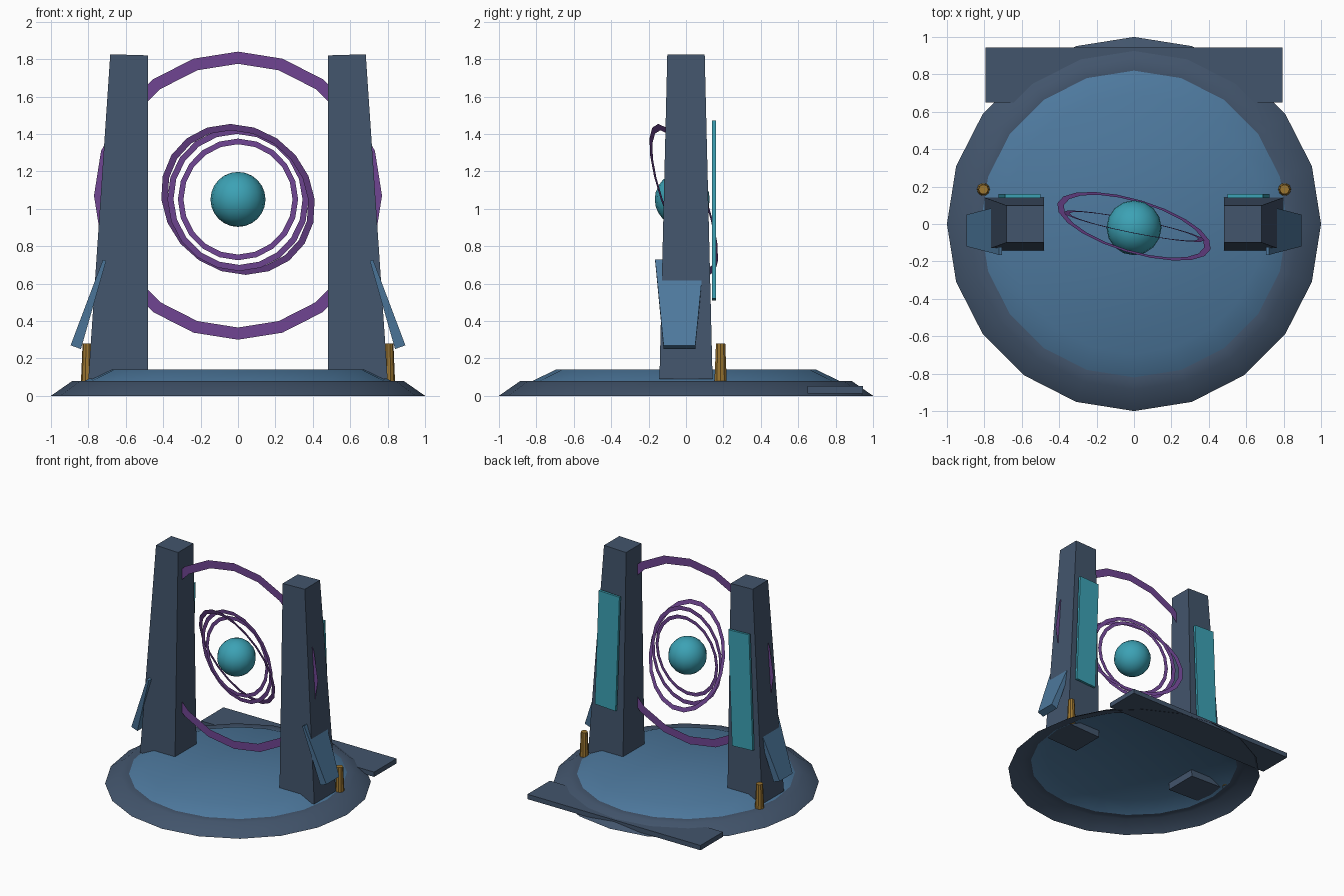
import bpy, bmesh
from math import cos, sin, pi
from mathutils import Vector

if "Cube" in bpy.data.objects:
    bpy.data.objects.remove(bpy.data.objects["Cube"])


def material(name, rgb):
    m = bpy.data.materials.new(name)
    m.diffuse_color = (*rgb, 1)
    m.use_nodes = True
    m.node_tree.nodes["Principled BSDF"].inputs["Base Color"].default_value = m.diffuse_color
    return m


SLATE = material("slate", (0.055, 0.09, 0.15))
BLUE = material("steel_blue", (0.075, 0.19, 0.34))
PURPLE = material("purple", (0.16, 0.06, 0.29))
TEAL = material("teal", (0.045, 0.36, 0.46))
GOLD = material("gold", (0.33, 0.18, 0.03))


def finish(name, bm, mat, smooth=False):
    me = bpy.data.meshes.new(name)
    bmesh.ops.recalc_face_normals(bm, faces=bm.faces)
    for f in bm.faces:
        f.smooth = smooth
    bm.to_mesh(me)
    bm.free()
    me.materials.append(mat)
    ob = bpy.data.objects.new(name, me)
    bpy.context.collection.objects.link(ob)
    return ob


def lathe(name, profile, n, mat, cap=False, center=(0, 0), smooth=True):
    """Revolve (radius, z) points; optionally cap the last loop."""
    bm = bmesh.new()
    loops = [[bm.verts.new((center[0] + r * cos(2 * pi * i / n),
                            center[1] + r * sin(2 * pi * i / n), z))
              for i in range(n)] for r, z in profile]
    for a, b in zip(loops, loops[1:]):
        for i in range(n):
            j = (i + 1) % n
            bm.faces.new((a[i], a[j], b[j], b[i]))
    if cap:
        bm.faces.new(loops[-1])
    ob = finish(name, bm, mat, smooth)
    # Open shells: make sure the outside faces up
    if sum(p.normal.z for p in ob.data.polygons) < 0:
        ob.data.flip_normals()
    return ob


def block(name, low, high, mat, side=1):
    """Six-sided block between two four-point loops, mirrored by side."""
    bm = bmesh.new()
    a, b = ([bm.verts.new((side * x, y, z)) for x, y, z in q] for q in (low, high))
    bm.faces.new(a)
    bm.faces.new(b)
    for i in range(4):
        j = (i + 1) % 4
        bm.faces.new((a[i], a[j], b[j], b[i]))
    return finish(name, bm, mat)


def quad(x0, z0, x1, z1, y0, y1):
    return [(x0, y0, z0), (x1, y0, z1), (x1, y1, z1), (x0, y1, z0)]


def flat_ring(name, center, r_out, r_in, slope_x, slope_z, n=20):
    """Flat annulus in the plane y = slope_x * x + slope_z * z."""
    normal = Vector((slope_x, -1, slope_z)).normalized()
    u = Vector((1, slope_x, 0)).normalized()
    v = normal.cross(u)
    if v.z < 0:
        v.negate()
    c = Vector(center)
    bm = bmesh.new()
    rows = [[bm.verts.new(c + r * (cos(2 * pi * i / n) * u + sin(2 * pi * i / n) * v))
             for i in range(n)] for r in (r_out, r_in)]
    for i in range(n):
        j = (i + 1) % n
        bm.faces.new((rows[0][i], rows[0][j], rows[1][j], rows[1][i]))
    return finish(name, bm, PURPLE)


# Stepped round base, hollow underneath
lathe("base_rim", [(1.0, 0), (0.885, 0.08), (0.82, 0.08)], 20, SLATE)
lathe("base_platform", [(0.82, 0.08), (0.695, 0.14)], 20, BLUE, cap=True)

# Step slab at the back
block("back_step", quad(-0.795, 0.012, 0.795, 0.012, 0.65, 0.945),
      quad(-0.795, 0.052, 0.795, 0.052, 0.65, 0.945), SLATE)

# Mirrored pillars with their panels, fins and pegs
for side, tag in ((-1, "left"), (1, "right")):
    block(tag + "_pillar", quad(0.48, 0.08, 0.80, 0.09, -0.142, 0.142),
          quad(0.48, 1.82, 0.683, 1.826, -0.10, 0.10), SLATE, side)
    block(tag + "_back_panel", quad(0.535, 0.51, 0.725, 0.52, 0.14, 0.16),
          quad(0.50, 1.465, 0.69, 1.472, 0.14, 0.16), TEAL, side)
    block(tag + "_side_fin", quad(0.84, 0.25, 0.895, 0.27, -0.12, 0.05),
          quad(0.705, 0.72, 0.722, 0.728, -0.165, 0.095), BLUE, side)
    lathe(tag + "_peg", [(0.0345, 0.08), (0.026, 0.28)], 10, GOLD, cap=True,
          center=(side * 0.805, 0.185), smooth=False)

# Large portal ring and three tilted orbit rings
flat_ring("portal_ring", (0, -0.05, 1.07), 0.77, 0.705, 0, 0)
flat_ring("outer_orbit_ring", (0, -0.012, 1.05), 0.428, 0.392, -0.30, -0.37)
flat_ring("middle_orbit_ring", (0, -0.012, 1.05), 0.385, 0.352, -0.20, -0.10)
flat_ring("inner_orbit_ring", (0, -0.012, 1.05), 0.325, 0.295, -0.15, 0)

# Floating orb
bm = bmesh.new()
bmesh.ops.create_uvsphere(bm, u_segments=16, v_segments=12, radius=0.147)
bmesh.ops.translate(bm, verts=bm.verts, vec=(0, -0.02, 1.05))
finish("orb", bm, TEAL, smooth=True)
